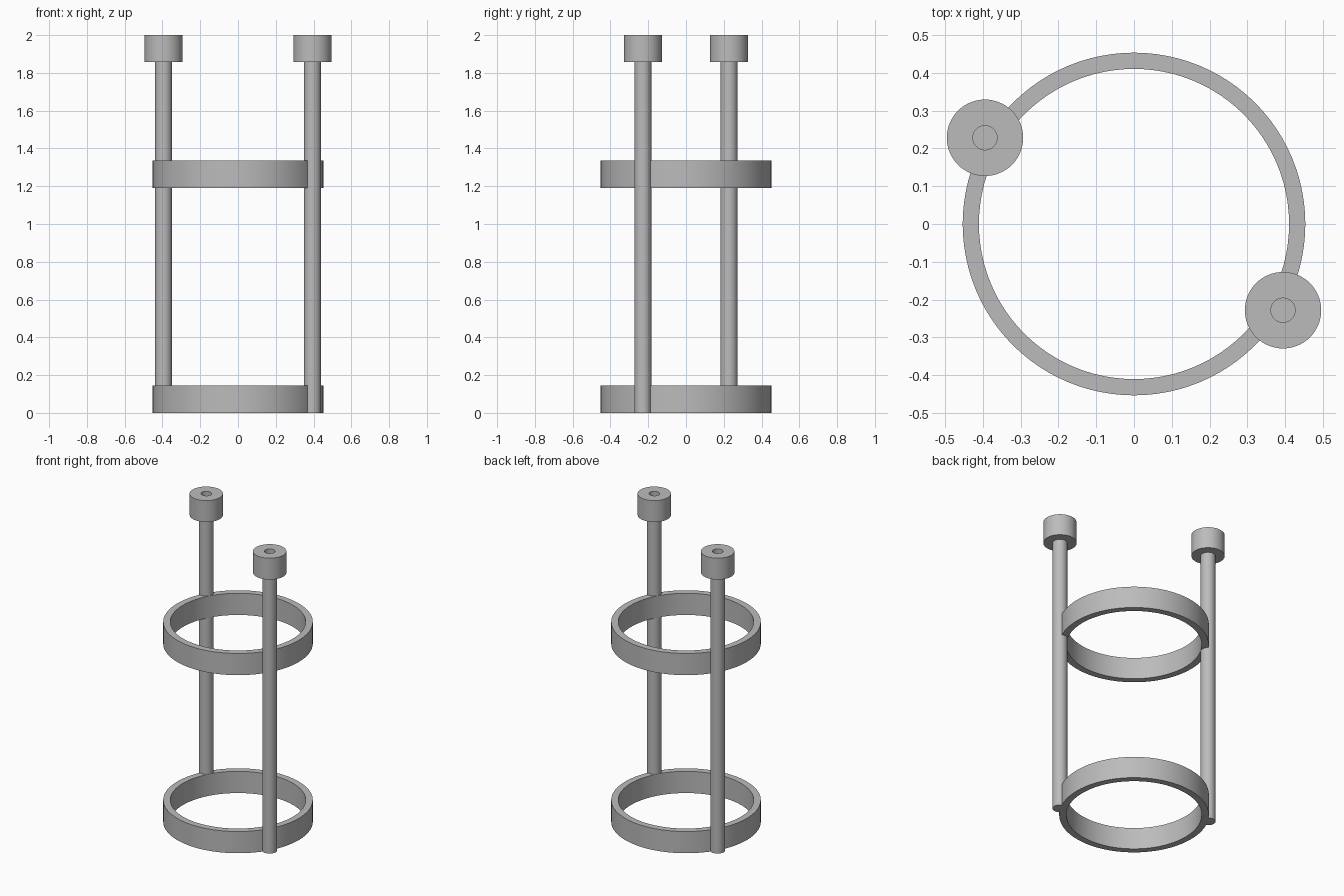
import bpy
import bmesh
import math

cube = bpy.data.objects.get("Cube")
if cube:
    bpy.data.objects.remove(cube, do_unlink=True)

grey = bpy.data.materials.new("grey_metal")
grey.use_nodes = True
colour = (0.5, 0.5, 0.5, 1)
grey.diffuse_color = colour
grey.node_tree.nodes["Principled BSDF"].inputs["Base Color"].default_value = colour


def lathe(name, profile, location, closed=False, steps=96):
    """Spin a (radius, height) profile around the vertical axis."""
    bm = bmesh.new()
    verts = [bm.verts.new((r, 0, z)) for r, z in profile]
    edges = [bm.edges.new(pair) for pair in zip(verts, verts[1:])]
    if closed:
        edges.append(bm.edges.new((verts[-1], verts[0])))
    bmesh.ops.spin(bm, geom=verts + edges, cent=(0, 0, 0), axis=(0, 0, 1),
                   angle=math.tau, steps=steps)
    bmesh.ops.remove_doubles(bm, verts=bm.verts, dist=0.0001)
    bmesh.ops.recalc_face_normals(bm, faces=bm.faces)
    mesh = bpy.data.meshes.new(name)
    bm.to_mesh(mesh)
    bm.free()
    mesh.materials.append(grey)
    obj = bpy.data.objects.new(name, mesh)
    obj.location = location
    bpy.context.collection.objects.link(obj)
    bpy.ops.object.select_all(action='DESELECT')
    obj.select_set(True)
    bpy.context.view_layer.objects.active = obj
    bpy.ops.object.shade_smooth_by_angle(angle=math.radians(30))
    return obj


ring_height = 0.145
cap_bottom = 1.857
cap_height = 2 - cap_bottom

# Two flat hoops
for name, z in (("lower_ring", 0), ("upper_ring", 1.19)):
    lathe(name, [(0.41, 0), (0.453, 0), (0.453, ring_height), (0.41, ring_height)],
          (0, 0, z), closed=True)

# Opposite rods, each with a drilled cap on top
for side, sign in (("left", 1), ("right", -1)):
    x, y = sign * 0.394, sign * -0.228
    lathe(side + "_rod", [(0, 0), (0.045, 0), (0.045, cap_bottom), (0, cap_bottom)],
          (x, y, 0), steps=48)
    lathe(side + "_cap", [(0.032, 0), (0.101, 0), (0.101, cap_height), (0.032, cap_height)],
          (x, y, cap_bottom), closed=True, steps=64)
